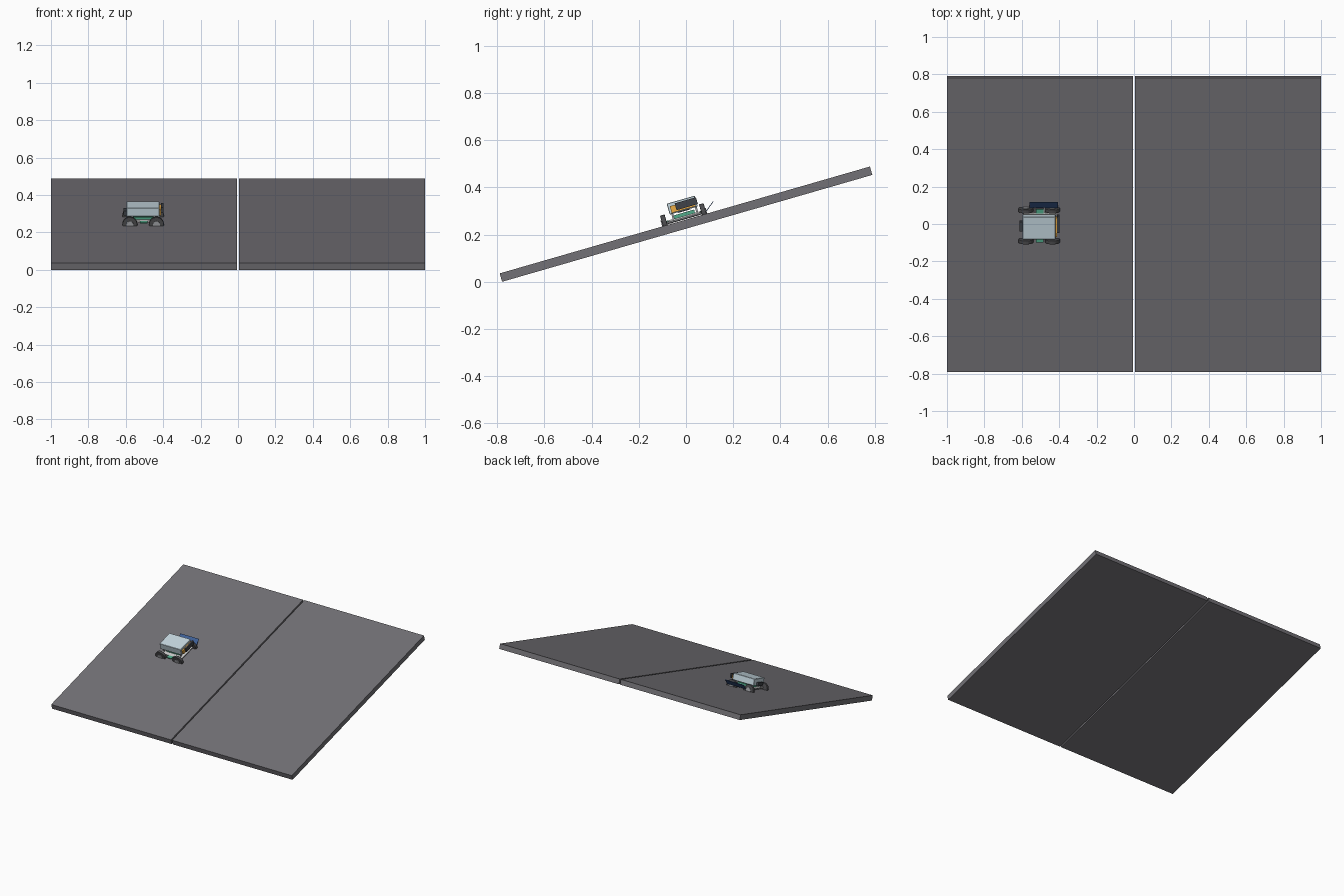
import bpy, bmesh, math
from mathutils import Matrix, Vector

if "Cube" in bpy.data.objects:
    bpy.data.objects.remove(bpy.data.objects["Cube"])

TILT = math.radians(16.1)
LENGTH, THICK = 1.634, 0.037
HEIGHT = LENGTH / 2 * math.sin(TILT) + THICK / 2 * math.cos(TILT)
# All parts are laid out flat, then tilted together with the slope
SLOPE = Matrix.Translation((0, 0, HEIGHT)) @ Matrix.Rotation(TILT, 4, 'X')
TOP = THICK / 2
CX = -0.507


def material(name, rgb):
    m = bpy.data.materials.new(name)
    m.diffuse_color = (*rgb, 1)
    m.use_nodes = True
    m.node_tree.nodes["Principled BSDF"].inputs["Base Color"].default_value = m.diffuse_color
    return m


SLAB = material("slab_grey", (0.17, 0.165, 0.18))
SHELL = material("pale_blue", (0.56, 0.68, 0.74))
RUBBER = material("rubber", (0.07, 0.07, 0.075))
METAL = material("metal", (0.35, 0.36, 0.38))
WHITE = material("white", (0.8, 0.8, 0.8))
GREEN = material("green", (0.08, 0.4, 0.25))
DARK = material("dark", (0.05, 0.055, 0.065))
ORANGE = material("orange", (0.85, 0.42, 0.06))
BLUE = material("blue", (0.05, 0.12, 0.32))


def finish(name, bm, mat, local):
    me = bpy.data.meshes.new(name)
    bm.to_mesh(me)
    bm.free()
    me.materials.append(mat)
    ob = bpy.data.objects.new(name, me)
    bpy.context.collection.objects.link(ob)
    ob.matrix_world = SLOPE @ local
    return ob


def box(name, lo, hi, mat, rot=0, bevel=0):
    lo, hi = Vector(lo), Vector(hi)
    bm = bmesh.new()
    bmesh.ops.create_cube(bm, size=1)
    bmesh.ops.scale(bm, vec=hi - lo, verts=bm.verts)
    ob = finish(name, bm, mat, Matrix.Translation((lo + hi) / 2) @ Matrix.Rotation(rot, 4, 'X'))
    if bevel:
        mod = ob.modifiers.new("bevel", 'BEVEL')
        mod.width = bevel
        mod.segments = 1
    return ob


def disc(name, centre, r, depth, mat, bevel=0, sides=24):
    # cylinder whose axle runs across the rover
    bm = bmesh.new()
    bmesh.ops.create_cone(bm, cap_ends=True, segments=sides, radius1=r, radius2=r, depth=depth)
    ob = finish(name, bm, mat, Matrix.Translation(centre) @ Matrix.Rotation(math.pi / 2, 4, 'X'))
    if bevel:
        mod = ob.modifiers.new("bevel", 'BEVEL')
        mod.width = bevel
        mod.segments = 2
    return ob


# Two sloping panels with a narrow gap
for side, (x0, x1) in {"left": (-1, -0.005), "right": (0.005, 1)}.items():
    box(side + "_panel", (x0, -LENGTH / 2, -TOP), (x1, LENGTH / 2, TOP), SLAB)

# Chassis, with circuit boards and shell posts
box("chassis", (CX - 0.085, -0.068, 0.029), (CX + 0.09, 0.072, 0.036), WHITE)
for s in (-1, 1):
    box("circuit_board", (CX - 0.018, s * 0.08 - 0.012, 0.03), (CX + 0.022, s * 0.08 + 0.012, 0.036), GREEN)
    for t in (-1, 1):
        box("shell_post", (CX + s * 0.07 - 0.004, 0.008 + t * 0.052 - 0.004, 0.036),
            (CX + s * 0.07 + 0.004, 0.008 + t * 0.052 + 0.004, 0.06), METAL)
box("battery", (CX - 0.055, -0.04, 0.036), (CX + 0.055, 0.05, 0.05), GREEN)

# Body shell
box("body_shell", (CX - 0.089, -0.055, 0.058), (CX + 0.087, 0.069, 0.106), SHELL, bevel=0.002)

# End screens
box("orange_backing", (CX + 0.087, -0.045, 0.062), (CX + 0.096, 0.06, 0.092), ORANGE)
box("dark_screen", (CX + 0.096, -0.022, 0.068), (CX + 0.108, 0.072, 0.098), DARK)
box("rear_sensor", (CX - 0.104, -0.02, 0.055), (CX - 0.089, 0.035, 0.08), DARK)

# Wheels, partly sunk into the panel, with hubs and axles
for x in (CX - 0.071, CX + 0.071):
    for s in (-1, 1):
        disc("wheel", (x, s * 0.086, 0.025), 0.04, 0.02, RUBBER, bevel=0.003)
        disc("wheel_hub", (x, s * 0.0965, 0.025), 0.019, 0.006, METAL, sides=16)
    disc("axle", (x, 0, 0.027), 0.006, 0.17, METAL, sides=10)

# Raised blue plate on the uphill side and its arms
ang = math.radians(39)
half = 0.0255
cy, cz = 0.118, 0.045
box("blue_plate", (-0.56, cy - half, cz - 0.0015), (-0.405, cy + half, cz + 0.0015), BLUE, rot=ang)
for x in (-0.53, -0.48):
    box("plate_arm", (x - 0.003, 0.07, 0.029), (x + 0.003, 0.102, 0.034), METAL)
